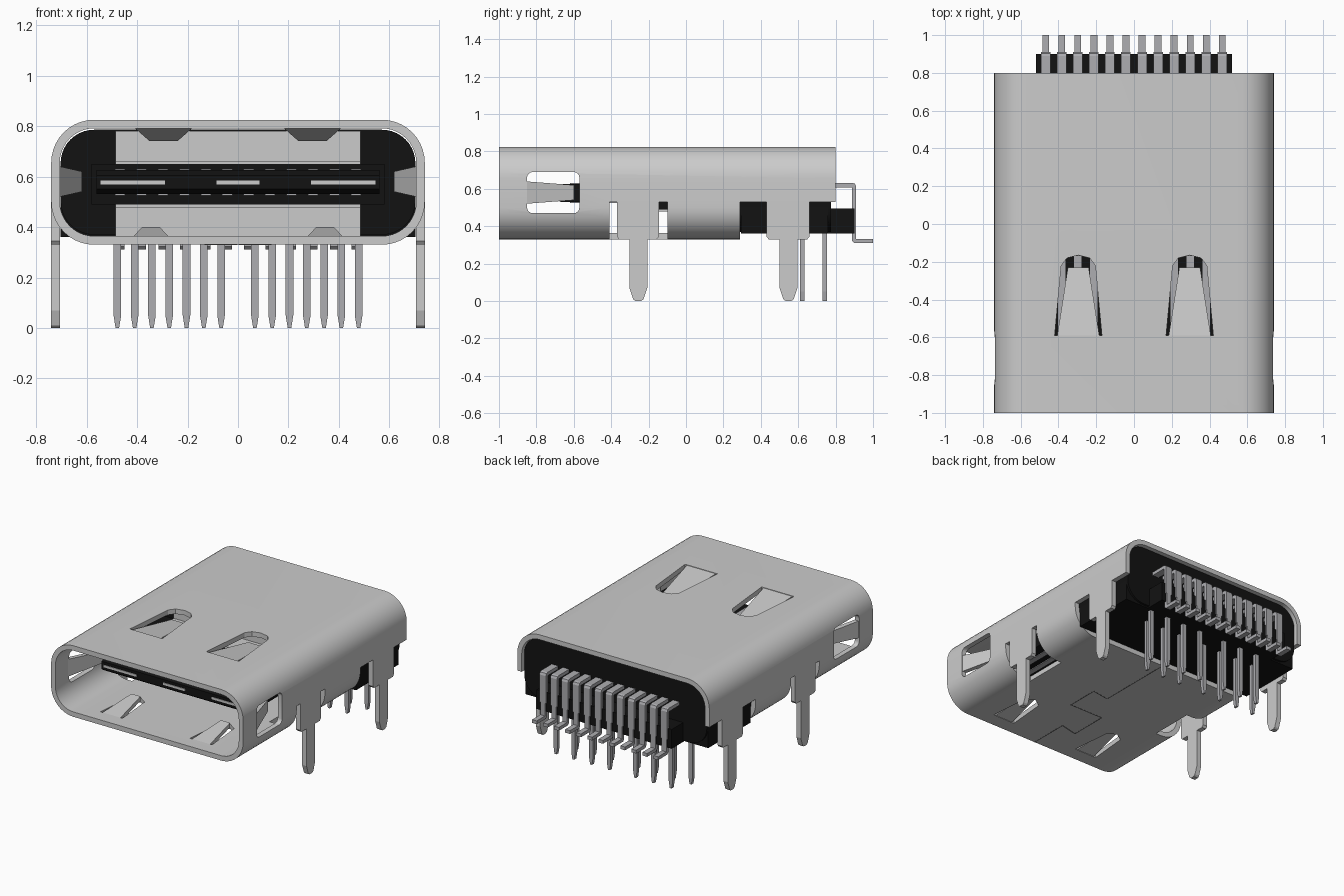
import bpy, bmesh, math
from mathutils import Vector

if "Cube" in bpy.data.objects:
    bpy.data.objects.remove(bpy.data.objects["Cube"])


def material(name, c):
    m = bpy.data.materials.new(name)
    m.diffuse_color = (c[0], c[1], c[2], 1)
    m.use_nodes = True
    m.node_tree.nodes["Principled BSDF"].inputs["Base Color"].default_value = m.diffuse_color
    return m


STEEL = material("shell steel", (0.60, 0.60, 0.60))
PIN = material("pin metal", (0.42, 0.42, 0.44))
BLACK = material("black plastic", (0.006, 0.006, 0.006))
SEAM = material("seam dark grey", (0.12, 0.12, 0.12))


def solid(name, pts, offset, mat):
    """Extrude a planar 3D outline by an offset vector."""
    bm = bmesh.new()
    off = Vector(offset)
    a = [bm.verts.new(Vector(p)) for p in pts]
    b = [bm.verts.new(Vector(p) + off) for p in pts]
    bm.faces.new(a)
    bm.faces.new(b[::-1])
    for i in range(len(a)):
        j = (i + 1) % len(a)
        bm.faces.new((a[i], b[i], b[j], a[j]))
    bmesh.ops.recalc_face_normals(bm, faces=bm.faces)
    me = bpy.data.meshes.new(name)
    bm.to_mesh(me)
    bm.free()
    me.materials.append(mat)
    ob = bpy.data.objects.new(name, me)
    bpy.context.collection.objects.link(ob)
    return ob


def box(name, x, y, z, mat):
    pts = [(x[0], y[0], z[0]), (x[1], y[0], z[0]), (x[1], y[1], z[0]), (x[0], y[1], z[0])]
    return solid(name, pts, (0, 0, z[1] - z[0]), mat)


def rounded(cu, cv, hu, hv, r, n=10):
    """Rounded rectangle outline in 2D."""
    out = []
    for k, (su, sv) in enumerate([(1, 1), (-1, 1), (-1, -1), (1, -1)]):
        for i in range(n + 1):
            t = math.pi / 2 * (k + i / n)
            out.append((cu + su * (hu - r) + r * math.cos(t), cv + sv * (hv - r) + r * math.sin(t)))
    return out


def cut(ob, cutter):
    m = ob.modifiers.new("cut", 'BOOLEAN')
    m.operation = 'DIFFERENCE'
    m.solver = 'EXACT'
    m.object = cutter
    bpy.context.view_layer.objects.active = ob
    bpy.ops.object.modifier_apply(modifier=m.name)
    bpy.data.objects.remove(cutter)


def smooth(ob):
    bpy.ops.object.select_all(action='DESELECT')
    ob.select_set(True)
    bpy.context.view_layer.objects.active = ob
    bpy.ops.object.shade_smooth_by_angle(angle=math.radians(30))


CZ = 0.5775
# Shell: rounded tube with stamped openings
shell = solid("shell", [(u, -1, v) for u, v in rounded(0, CZ, 0.74, 0.2475, 0.17)], (0, 1.8, 0), STEEL)
cut(shell, solid("bore", [(u, -1.1, v) for u, v in rounded(0, CZ, 0.706, 0.2135, 0.136)], (0, 2, 0), STEEL))
cut(shell, solid("windows", [(-1, u, v) for u, v in rounded(-0.71, 0.58, 0.14, 0.11, 0.03, 4)], (2, 0, 0), STEEL))
cut(shell, box("rear_opening", (-1, 1), (0.29, 1), (0.2, 0.53), STEEL))
for s in (-1, 1):
    cut(shell, box("leg_opening", sorted((s * 0.53, s * 1)), (-0.41, -0.10), (0.2, 0.53), STEEL))
    top = [(-.125, -.59), (.125, -.59), (.09, -.22), (.06, -.18), (0, -.165), (-.06, -.18), (-.09, -.22)]
    cut(shell, solid("top_slot", [(s * .295 + x, y, 0.7) for x, y in top], (0, 0, 0.2), STEEL))
    low = [(-.085, -.90), (.085, -.90), (.06, -.62), (0, -.58), (-.06, -.62)]
    cut(shell, solid("low_slot", [(s * .345 + x, y, 0.25) for x, y in low], (0, 0, 0.2), STEEL))
smooth(shell)

# Spring tabs and mounting legs
for s, side in ((-1, "left"), (1, "right")):
    c = s * 0.295
    solid(side + "_top_spring", [(c - .113, -.60, .823), (c + .113, -.60, .823), (c + .055, -.23, .772),
                                 (c - .055, -.23, .772)], (0, 0, -.032), STEEL)
    c = s * 0.345
    solid(side + "_bottom_spring", [(c - .07, -.905, .332), (c + .07, -.905, .332), (c + .035, -.63, .37),
                                    (c - .035, -.63, .37)], (0, 0, .03), STEEL)
    solid(side + "_side_spring", [(s * .738, -.86, .52), (s * .738, -.86, .64), (s * .65, -.60, .62),
                                  (s * .65, -.60, .54)], (-s * .032, 0, 0), STEEL)
    for name, y0, y1, yc in (("front", -.37, -.145, -.255), ("rear", .43, .66, .548)):
        leg = [(y0, .535), (y0, .345), (y0 + .012, .33), (yc - .048, .33), (yc - .048, .07), (yc - .028, .01),
               (yc - .015, 0), (yc + .015, 0), (yc + .028, .01), (yc + .048, .07), (yc + .048, .33),
               (y1 - .012, .33), (y1, .345), (y1, .535)]
        solid(side + "_" + name + "_leg", [(s * .74, y, z) for y, z in leg], (-s * .034, 0, 0), STEEL)

# Dovetail seam on the underside
seam = [(0, -1), (0, -.72), (-.13, -.75), (-.13, -.48), (.13, -.48), (.13, -.25), (0, -.27), (0, .29)]
for (xa, ya), (xb, yb) in zip(seam, seam[1:]):
    d = Vector((xb - xa, yb - ya, 0)).normalized()
    n = Vector((-d.y, d.x, 0)) * 0.003
    a, b = Vector((xa, ya, .329)), Vector((xb, yb, .329))
    solid("bottom_seam", [a + n, b + n, b - n, a - n], (0, 0, .002), SEAM)

# Black housing: plug, rear block and tongue
plug = solid("housing", [(u, 0, v) for u, v in rounded(0, CZ, 0.703, 0.208, 0.133)], (0, 0.775, 0), BLACK)
smooth(plug)
box("housing_lower", (-.703, .703), (.295, .76), (.36, .52), BLACK)
box("rear_block", (-.52, .52), (.6, .9), (.36, .495), BLACK)
tongue = [(-.70, .55), (-.67, .53), (0.02, .53), (0.02, .625), (-.67, .625), (-.70, .605)]
solid("tongue", [(-.56, y, z) for y, z in tongue], (1.12, 0, 0), BLACK)
box("tongue_base", (-.58, .58), (-.17, .02), (.49, .65), BLACK)

# Shield plates around the tongue base
for name, zs in (("upper", (.65, .662, .78)), ("lower", (.49, .478, .365))):
    prof = [(-.17, zs[0]), (-.17, zs[1]), (-.015, zs[1]), (-.015, zs[2]), (.01, zs[2]), (.01, zs[0])]
    solid(name + "_shield", [(-.485, y, z) for y, z in prof], (.97, 0, 0), STEEL)

# Middle plate showing on the tongue nose
for x0, x1 in ((-.545, -.29), (-.085, .085), (.29, .545)):
    box("middle_plate", (x0, x1), (-.704, -.68), (.569, .585), STEEL)

# Tongue contacts and rear surface-mount pins
for i in range(12):
    x = -0.4675 + i * 0.085
    box("upper_contact", (x - .02, x + .02), (-.62, -.17), (.62, .63), PIN)
    box("lower_contact", (x - .02, x + .02), (-.62, -.17), (.525, .535), PIN)
    arm = [(.76, .632), (.89, .632), (.903, .627), (.91, .612), (.91, .42), (.888, .42), (.888, .608), (.76, .608)]
    solid("rear_pin_arm", [(x - .025, y, z) for y, z in arm], (.05, 0, 0), PIN)
    foot = [(.91, .42), (.91, .333), (1, .333), (1, .31), (.90, .31), (.888, .322), (.888, .42)]
    solid("rear_pin_foot", [(x - .018, y, z) for y, z in foot], (.036, 0, 0), PIN)

# Through-hole pins in two staggered rows
for i in range(7):
    for s in (-1, 1):
        x = s * (0.067 + i * 0.0685)
        k = i if s > 0 else i + 1
        y = 0.61 if k % 2 else 0.73
        w = 0.015
        pts = [(x - w, .40), (x - w, .05), (x - .007, 0), (x + .007, 0), (x + w, .05), (x + w, .40)]
        solid("board_pin", [(u, y, v) for u, v in pts], (0, .024, 0), PIN)
